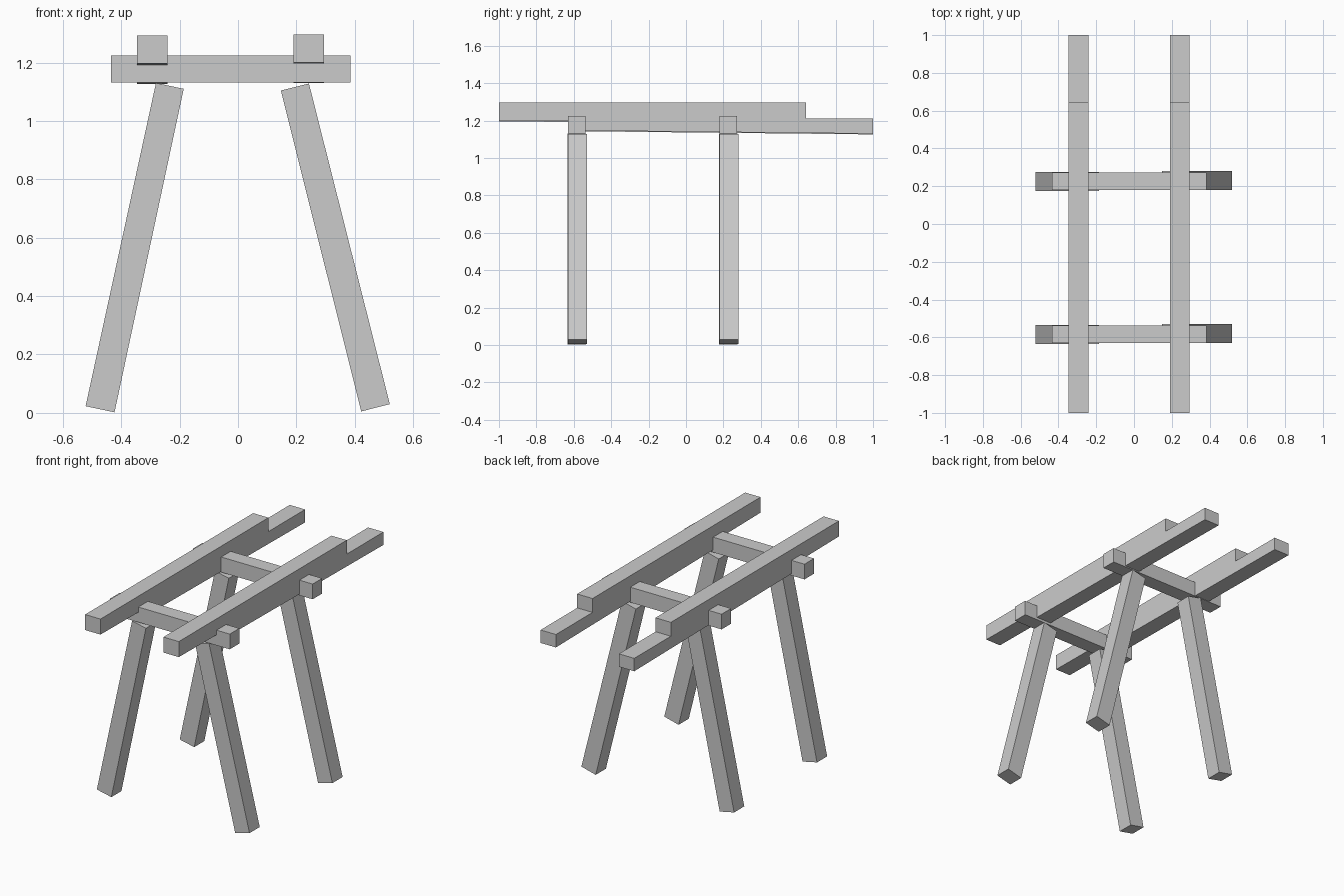
import bpy, bmesh

if "Cube" in bpy.data.objects:
    bpy.data.objects.remove(bpy.data.objects["Cube"])


def prism(name, outline, axis, lo, hi):
    """Extrude a 2D outline along x (outline is y,z) or along y (outline is x,z)."""
    def point(a, b, d):
        return (d, a, b) if axis == 'x' else (a, d, b)
    bm = bmesh.new()
    face = bm.faces.new([bm.verts.new(point(a, b, lo)) for a, b in outline])
    ext = bmesh.ops.extrude_face_region(bm, geom=[face])
    verts = [v for v in ext['geom'] if isinstance(v, bmesh.types.BMVert)]
    move = (hi - lo, 0, 0) if axis == 'x' else (0, hi - lo, 0)
    bmesh.ops.translate(bm, verts=verts, vec=move)
    bmesh.ops.recalc_face_normals(bm, faces=bm.faces)
    mesh = bpy.data.meshes.new(name)
    bm.to_mesh(mesh)
    bm.free()
    obj = bpy.data.objects.new(name, mesh)
    bpy.context.collection.objects.link(obj)
    return obj


# Long rails: notched over the front crossbar, stepped down at the back end
rail = [(-1, 1.2), (-0.585, 1.196), (-0.585, 1.147), (1, 1.13),
        (1, 1.21), (0.642, 1.21), (0.642, 1.296), (-1, 1.296)]
left = prism("left_rail", rail, 'x', -0.346, -0.241)
left.location.z = -0.004
prism("right_rail", rail, 'x', 0.19, 0.295)

# Splayed leg profiles, seen from the front
left_leg = [(-0.522, 0.023), (-0.423, 0.002), (-0.186, 1.11), (-0.281, 1.13)]
right_leg = [(0.422, 0.005), (0.52, 0.03), (0.243, 1.128), (0.147, 1.104)]
crossbar = [(-0.435, 1.131), (0.385, 1.131), (0.385, 1.225), (-0.435, 1.225)]

# Front and back trestle frames: a crossbar on two legs
for place, y in (("front", -0.63), ("back", 0.18)):
    prism(place + "_crossbar", crossbar, 'y', y, y + 0.093)
    prism(place + "_left_leg", left_leg, 'y', y - 0.004, y + 0.095)
    prism(place + "_right_leg", right_leg, 'y', y, y + 0.1)
